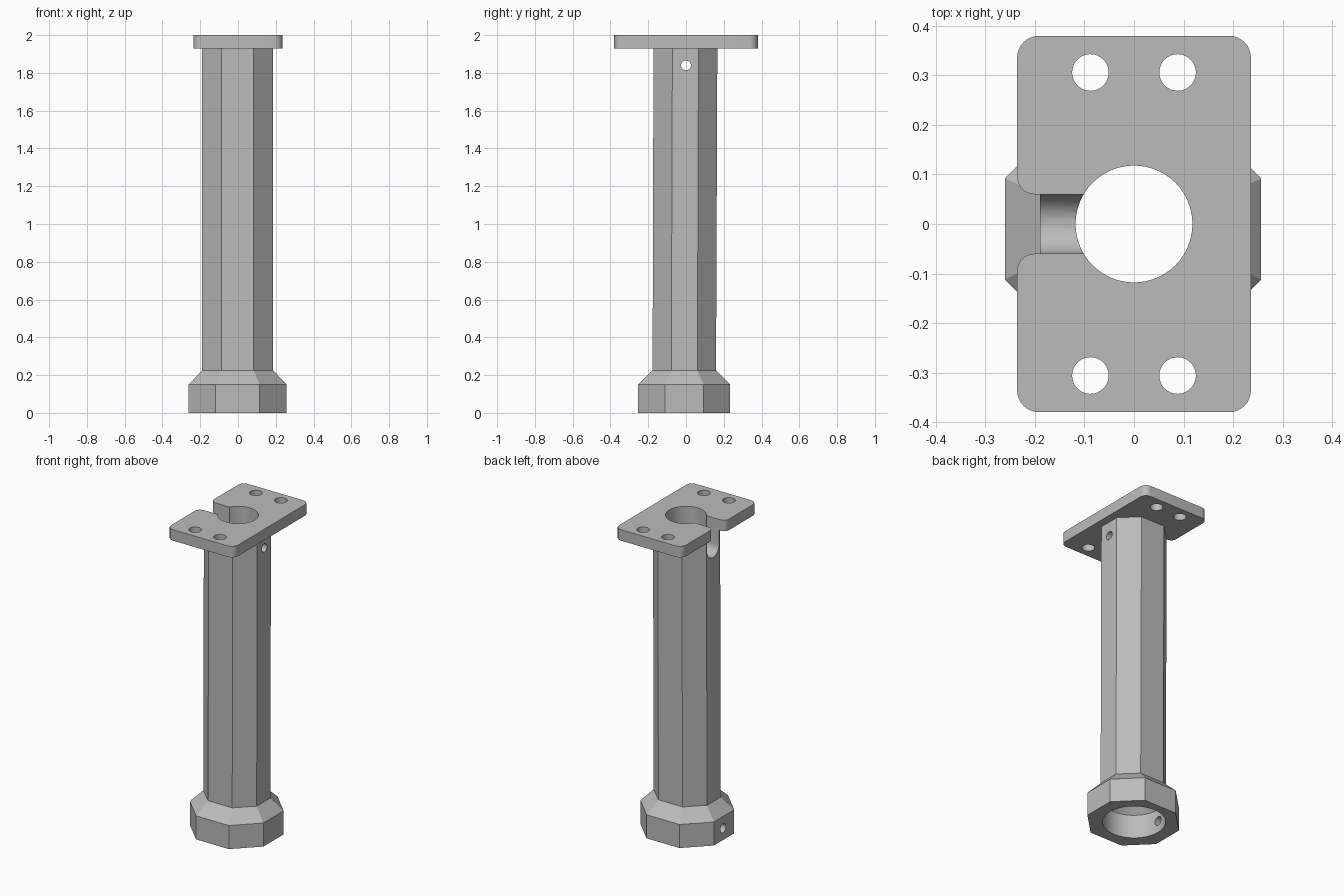
import bpy
import bmesh
import math
from mathutils import Vector

if "Cube" in bpy.data.objects:
    bpy.data.objects.remove(bpy.data.objects["Cube"], do_unlink=True)

grey = bpy.data.materials.new("plain grey")
grey.use_nodes = True
colour = (0.5, 0.5, 0.5, 1)
grey.diffuse_color = colour
grey.node_tree.nodes["Principled BSDF"].inputs["Base Color"].default_value = colour


def loft(name, rings):
    """Closed solid skinned through rings of equal point count."""
    bm = bmesh.new()
    loops = [[bm.verts.new(p) for p in ring] for ring in rings]
    n = len(loops[0])
    for low, high in zip(loops, loops[1:]):
        for i in range(n):
            j = (i + 1) % n
            bm.faces.new((low[i], low[j], high[j], high[i]))
    bm.faces.new(loops[0][::-1])
    bm.faces.new(loops[-1])
    bmesh.ops.recalc_face_normals(bm, faces=bm.faces)
    mesh = bpy.data.meshes.new(name)
    bm.to_mesh(mesh)
    bm.free()
    mesh.materials.append(grey)
    obj = bpy.data.objects.new(name, mesh)
    bpy.context.collection.objects.link(obj)
    return obj


def octagon(z, cx, cy, ax, ay, fx, fy):
    """Octagon with half sizes ax, ay and half face widths fx, fy."""
    pts = [(fx, -ay), (ax, -fy), (ax, fy), (fx, ay),
           (-fx, ay), (-ax, fy), (-ax, -fy), (-fx, -ay)]
    return [(cx + x, cy + y, z) for x, y in pts]


def circle(r, z, cx=0, cy=0, n=64):
    return [(cx + r * math.cos(math.tau * i / n),
             cy + r * math.sin(math.tau * i / n), z) for i in range(n)]


def cross_hole(name, r, x0, x1, z, n=32):
    """Cylinder along x."""
    return loft(name, [[(x, py, z + px) for px, py, _ in circle(r, 0, n=n)]
                       for x in (x0, x1)])


def rounded(corners, z, steps=8):
    """Outline with each corner (x, y, radius) filleted; right angles only."""
    out = []
    for i, (x, y, r) in enumerate(corners):
        p = Vector((x, y))
        if r == 0:
            out.append((x, y, z))
            continue
        a = (Vector(corners[i - 1][:2]) - p).normalized()
        b = (Vector(corners[(i + 1) % len(corners)][:2]) - p).normalized()
        centre = p + (a + b) * r
        for s in range(steps + 1):
            t = math.pi / 2 * s / steps
            q = centre - b * r * math.cos(t) - a * r * math.sin(t)
            out.append((q.x, q.y, z))
    return out


def cut(obj, cutters):
    """Subtract the cutters, then remove them and shade by angle."""
    bpy.context.view_layer.objects.active = obj
    for c in cutters:
        mod = obj.modifiers.new("cut", 'BOOLEAN')
        mod.operation = 'DIFFERENCE'
        mod.solver = 'EXACT'
        mod.object = c
        bpy.ops.object.modifier_apply(modifier=mod.name)
        bpy.data.objects.remove(c, do_unlink=True)
    bpy.ops.object.select_all(action='DESELECT')
    obj.select_set(True)
    bpy.ops.object.shade_smooth_by_angle(angle=math.radians(20))


BORE = 0.118
SLOT = 0.06
PLATE_Z = 1.93

# Eight-sided column flaring into the wider foot collar
column = loft("column_and_collar", [
    octagon(0, -0.002, -0.01, 0.259, 0.244, 0.116, 0.102),
    octagon(0.15, -0.002, -0.01, 0.259, 0.244, 0.116, 0.102),
    octagon(0.225, -0.002, -0.009, 0.188, 0.168, 0.085, 0.069),
    octagon(PLATE_Z, -0.002, -0.003, 0.188, 0.169, 0.085, 0.069)])

# Bore with a wide socket at the foot
bore = loft("bore_cutter", [circle(0.182, -0.1), circle(0.182, 0.15),
                            circle(BORE, 0.215), circle(BORE, 2.1)])
# Round-bottomed cable slot on the -x side
arc = [(SLOT * math.cos(t), 1.84 + SLOT * math.sin(t))
       for t in (math.pi * (1 + i / 16) for i in range(17))]
slot_profile = arc + [(SLOT, 2.1), (-SLOT, 2.1)]
slot = loft("slot_cutter", [[(x, y, z) for y, z in slot_profile]
                            for x in (-0.4, -0.03)])
# Screw holes: near the top on +x, in the collar on -x
top_hole = cross_hole("top_hole_cutter", 0.026, 0.03, 0.4, 1.84)
collar_hole = cross_hole("collar_hole_cutter", 0.028, -0.4, -0.1, 0.075)
cut(column, [bore, slot, top_hole, collar_hole])

# Mounting plate with rounded corners and an open slot
W, L, R = 0.236, 0.38, 0.044
outline = [(-W, -L, R), (W, -L, R), (W, L, R), (-W, L, R),
           (-W, SLOT, 0.035), (-0.05, SLOT, 0), (-0.05, -SLOT, 0), (-W, -SLOT, 0.035)]
plate = loft("mounting_plate", [rounded(outline, PLATE_Z), rounded(outline, 2)])
cutters = [loft("plate_bore_cutter", [circle(BORE, 1.8), circle(BORE, 2.1)])]
for x in (-0.088, 0.088):
    for y in (-0.306, 0.306):
        cutters.append(loft("bolt_hole_cutter",
                            [circle(0.037, z, x, y, 32) for z in (1.8, 2.1)]))
cut(plate, cutters)
